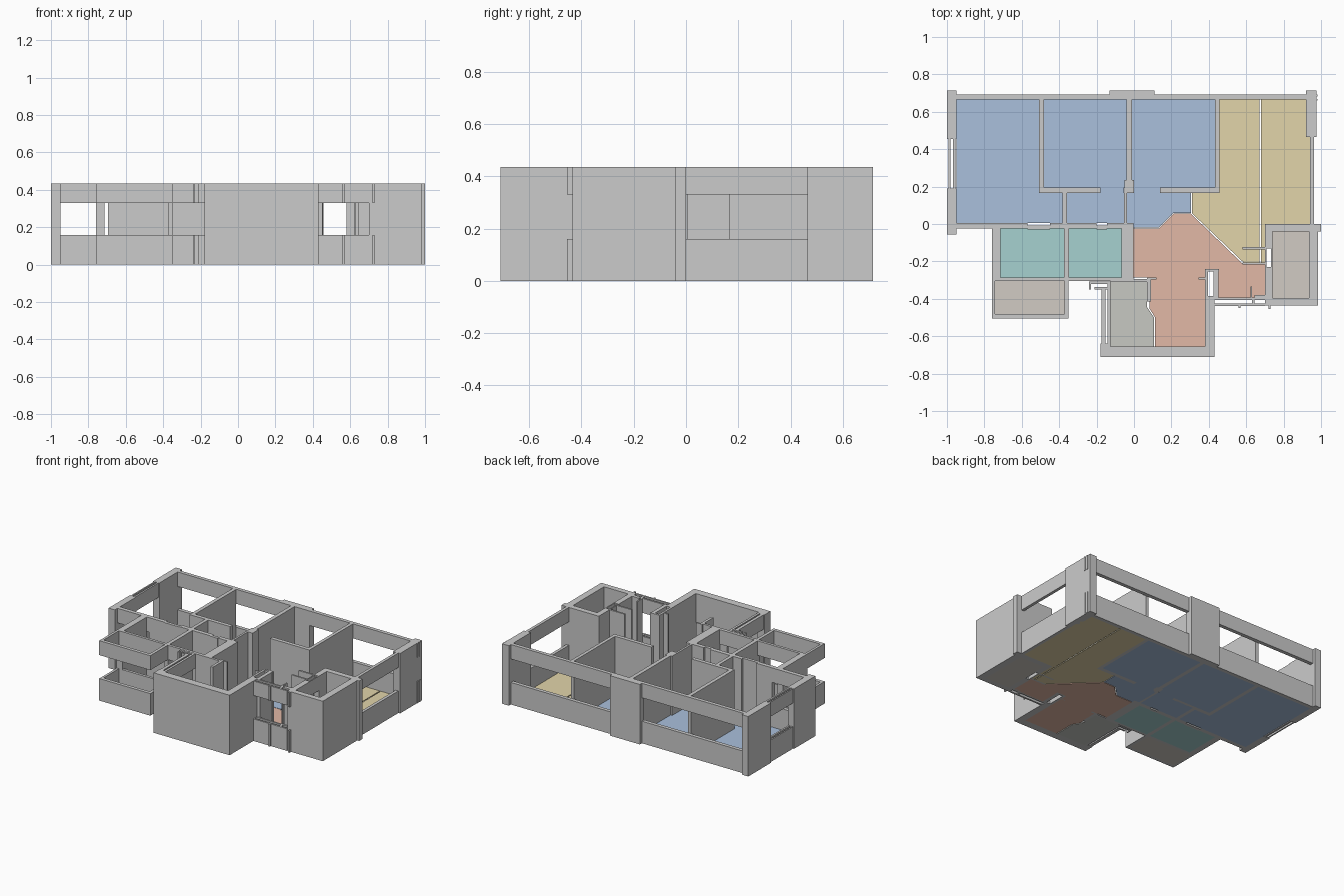
import bpy, bmesh

H, SILL, HEAD = 0.435, 0.16, 0.33   # wall height, window bottom and top
FULL = [(0, H)]
OPEN = [(0, SILL), (HEAD, H)]       # wall band below and above a window


def build(name, rects, bands=FULL):
    """One object out of upright boxes; each rect is x0, x1, y0, y1."""
    bm = bmesh.new()
    for x0, x1, y0, y1 in rects:
        for z0, z1 in bands:
            vs = bmesh.ops.create_cube(bm, size=1)["verts"]
            for v in vs:
                v.co.x = x0 if v.co.x < 0 else x1
                v.co.y = y0 if v.co.y < 0 else y1
                v.co.z = z0 if v.co.z < 0 else z1
    return finish(name, bm)


def finish(name, bm):
    me = bpy.data.meshes.new(name)
    bm.to_mesh(me)
    bm.free()
    ob = bpy.data.objects.new(name, me)
    bpy.context.collection.objects.link(ob)
    return ob


def material(name, rgb):
    m = bpy.data.materials.new(name)
    m.diffuse_color = (*rgb, 1)
    return m


def floor(name, pts, mat, t=0.006):
    """Thin floor slab from an outline."""
    bm = bmesh.new()
    f = bm.faces.new([bm.verts.new((x, y, 0)) for x, y in pts])
    top = bmesh.ops.extrude_face_region(bm, geom=[f])["geom"]
    for v in top:
        if isinstance(v, bmesh.types.BMVert):
            v.co.z = t
    bmesh.ops.recalc_face_normals(bm, faces=bm.faces)
    finish(name, bm).data.materials.append(mat)


def box_floor(name, x0, x1, y0, y1, mat):
    floor(name, [(x0, y0), (x1, y0), (x1, y1), (x0, y1)], mat)


# Outer shell of the main block
build("corner_piers", [
    (-1, -0.95, 0.455, 0.715), (-1, -0.95, -0.055, 0.19),
    (0.92, 0.975, 0.465, 0.715), (-0.13, 0.11, 0.665, 0.715)])
build("back_window_wall", [
    (-0.95, -0.13, 0.665, 0.692), (0.11, 0.92, 0.665, 0.692),
    (0.975, 0.98, 0.66, 0.667), (0.975, 0.98, 0.683, 0.692)], OPEN)
build("left_window_rails", [
    (-0.992, -0.982, 0.19, 0.455), (-0.968, -0.955, 0.19, 0.455)], OPEN)
build("right_window_wall", [(0.94, 0.962, 0, 0.465)], OPEN)
build("bedroom_front_window", [(-0.95, -0.695, -0.025, 0.005)], OPEN)

# Bedroom and hall partitions
build("bedroom_partitions", [
    (-0.507, -0.48, 0.195, 0.665), (-0.507, -0.18, 0.167, 0.195),
    (-0.04, -0.012, 0.235, 0.665), (-0.052, 0, 0.167, 0.235),
    (0.14, 0.457, 0.167, 0.195), (0.433, 0.457, 0.195, 0.665),
    (-0.382, -0.357, -0.005, 0.167), (-0.053, -0.038, -0.005, 0.167)])

# Bathroom walls, with a slimmer stretch at the door
build("bathroom_walls", [
    (-0.76, -0.715, -0.305, -0.025),
    (-0.695, -0.57, -0.025, 0.005), (-0.57, -0.45, -0.03, -0.008),
    (-0.45, -0.20, -0.025, 0.005), (-0.20, -0.145, -0.03, -0.008),
    (-0.145, -0.068, -0.025, 0.005),
    (-0.375, -0.348, -0.305, -0.025), (-0.068, -0.003, -0.31, 0.005)])
build("bathroom_window_wall", [
    (-0.715, -0.375, -0.305, -0.285), (-0.348, -0.068, -0.305, -0.285)], OPEN)

# Open balcony in front of the bathrooms
build("balcony_parapet_and_beam", [
    (-0.76, -0.742, -0.505, -0.305), (-0.372, -0.35, -0.505, -0.305),
    (-0.742, -0.372, -0.505, -0.48)], OPEN)

# Entrance block, its left window and the shaft on its right
build("entrance_walls", [
    (-0.18, 0.43, -0.71, -0.655), (0.38, 0.43, -0.655, -0.385),
    (-0.18, -0.125, -0.655, -0.64), (-0.125, 0.07, -0.31, -0.293),
    (0.07, 0.09, -0.415, -0.285), (0.07, 0.12, -0.297, -0.285),
    (0.345, 0.38, -0.297, -0.285)])
build("shaft_walls", [
    (0.38, 0.396, -0.385, -0.255), (0.38, 0.455, -0.255, -0.24),
    (0.425, 0.452, -0.395, -0.255)])
build("entrance_window_rails", [
    (-0.175, -0.152, -0.64, -0.345), (-0.142, -0.125, -0.64, -0.31),
    (-0.24, -0.23, -0.35, -0.31), (-0.24, -0.125, -0.322, -0.308),
    (-0.21, -0.142, -0.35, -0.338)], OPEN)

# Kitchen front window and stubs
build("kitchen_window_rails", [
    (0.43, 0.70, -0.405, -0.392), (0.43, 0.70, -0.438, -0.425),
    (0.63, 0.645, -0.425, -0.405), (0.56, 0.57, -0.45, -0.438),
    (0.72, 0.73, -0.455, -0.435)], OPEN)
build("kitchen_stubs", [
    (0.58, 0.70, -0.135, -0.122), (0.58, 0.70, -0.217, -0.205),
    (0.622, 0.632, -0.392, -0.335), (0.645, 0.70, -0.392, -0.38)])

# Closed side balcony on the right
build("side_balcony_walls", [
    (0.70, 1.0, -0.04, 0), (0.935, 0.985, -0.395, -0.04),
    (0.70, 0.985, -0.435, -0.395),
    (0.70, 0.74, -0.13, -0.04), (0.70, 0.74, -0.395, -0.23)])
build("side_balcony_window_rails", [
    (0.70, 0.708, -0.23, -0.13), (0.732, 0.74, -0.23, -0.13)], OPEN)

# Floors
blue = material("bedroom_blue", (0.40, 0.53, 0.72))
teal = material("bathroom_teal", (0.38, 0.64, 0.63))
gold = material("living_gold", (0.76, 0.66, 0.40))
pink = material("entrance_pink", (0.76, 0.48, 0.38))
stone = material("service_grey", (0.57, 0.58, 0.54))
sand = material("balcony_sand", (0.64, 0.60, 0.55))

floor("bedroom_one_floor", [
    (-0.95, 0.665), (-0.95, 0.005), (-0.382, 0.005), (-0.382, 0.167),
    (-0.507, 0.167), (-0.507, 0.665)], blue)
box_floor("bedroom_two_floor", -0.48, -0.04, 0.195, 0.665, blue)
box_floor("dressing_floor", -0.357, -0.053, 0.005, 0.195, blue)
box_floor("bedroom_three_floor", -0.012, 0.433, 0.195, 0.665, blue)
floor("hall_floor", [
    (-0.038, 0.005), (-0.003, -0.02), (0.13, -0.02), (0.21, 0.06),
    (0.305, 0.06), (0.305, 0.167), (0.14, 0.167), (0.14, 0.195),
    (0, 0.195), (-0.038, 0.167)], blue)
floor("dining_floor", [
    (0.457, 0.665), (0.457, 0.167), (0.31, 0.167), (0.31, 0.057),
    (0.585, -0.205), (0.672, -0.205), (0.672, 0.665)], gold)
floor("living_floor", [
    (0.68, 0.665), (0.68, -0.205), (0.70, -0.205), (0.70, 0),
    (0.94, 0), (0.94, 0.465), (0.935, 0.665)], gold)
floor("entrance_floor", [
    (-0.003, -0.024), (0.133, -0.024), (0.213, 0.056), (0.303, 0.056),
    (0.58, -0.212), (0.70, -0.217), (0.70, -0.392), (0.452, -0.392),
    (0.452, -0.24), (0.38, -0.24), (0.38, -0.655), (0.113, -0.655),
    (0.113, -0.50), (0.082, -0.45), (0.09, -0.285), (-0.003, -0.285)], pink)
floor("service_floor", [
    (-0.125, -0.31), (-0.125, -0.655), (0.107, -0.655), (0.107, -0.50),
    (0.07, -0.445), (0.07, -0.31)], stone)
box_floor("bathroom_one_floor", -0.715, -0.375, -0.285, -0.025, teal)
box_floor("bathroom_two_floor", -0.348, -0.068, -0.285, -0.025, teal)
box_floor("balcony_floor", -0.742, -0.372, -0.48, -0.305, sand)
box_floor("side_balcony_floor", 0.74, 0.935, -0.395, -0.04, sand)
